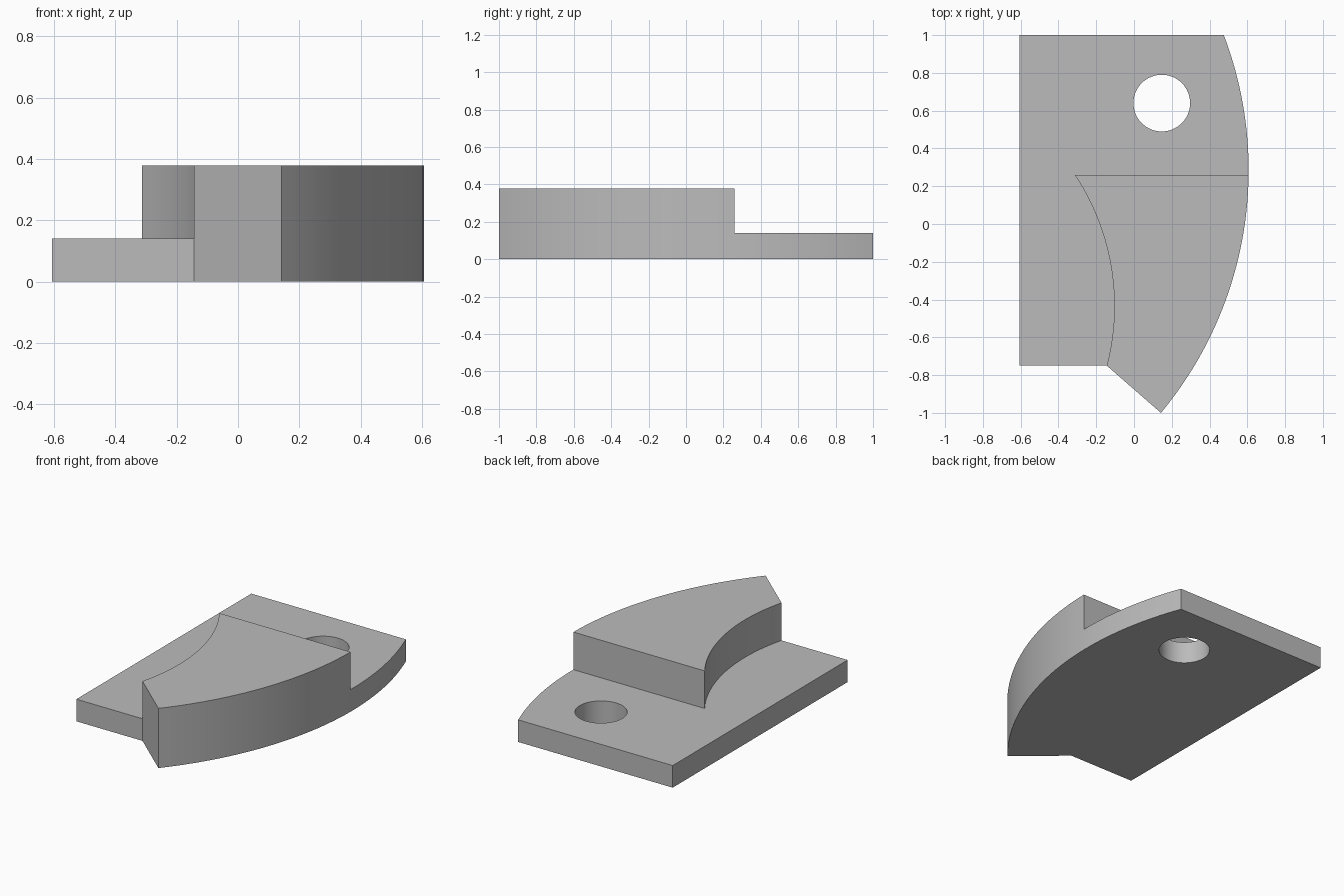
import bpy
import bmesh
from math import asin, cos, sin, sqrt

PLATE_TOP, BLOCK_TOP = 0.14, 0.378
STEP_Y = 0.26          # back wall of the raised block
FRONT_Y = -0.75        # front edge of the plate

cube = bpy.data.objects.get("Cube")
if cube:
    bpy.data.objects.remove(cube, do_unlink=True)


def arc(edge_x, centre_y, radius, y0, y1, steps):
    """Arc bulging to +x, reaching edge_x at centre_y, from y0 to y1."""
    a0, a1 = (asin((y - centre_y) / radius) for y in (y0, y1))
    angles = [a0 + (a1 - a0) * i / steps for i in range(steps + 1)]
    return [(edge_x - radius + radius * cos(a), centre_y + radius * sin(a))
            for a in angles]


# Plan outlines: outer rim (split at the step) and the inner block curve
rim_back = arc(0.607, 0.285, 2.01, 1.0, STEP_Y, 16)
rim_front = arc(0.607, 0.285, 2.01, STEP_Y, -1.0, 28)
inner = arc(-0.104, -0.435, 1.26, FRONT_Y, STEP_Y, 28)

bm = bmesh.new()
back_verts, front_verts, inner_verts = (
    [bm.verts.new((x, y, 0)) for x, y in pts]
    for pts in (rim_back, rim_front[1:], inner))
corners = [bm.verts.new((-0.607, y, 0)) for y in (FRONT_Y, 1.0)]
plate = bm.faces.new(corners[::-1] + inner_verts + back_verts[::-1])
block = bm.faces.new([back_verts[-1]] + front_verts + inner_verts)


def raise_faces(faces, height, keep):
    """Extrude faces upwards and return the raised faces."""
    made = bmesh.ops.extrude_face_region(bm, geom=faces, use_keep_orig=keep)["geom"]
    verts = [g for g in made if isinstance(g, bmesh.types.BMVert)]
    bmesh.ops.translate(bm, verts=verts, vec=(0, 0, height))
    return [g for g in made if isinstance(g, bmesh.types.BMFace)]


# Raise the whole footprint, then only the block region
tops = raise_faces([plate, block], PLATE_TOP, True)
block_top = min(tops, key=lambda f: f.calc_center_median().y)
raise_faces([block_top], BLOCK_TOP - PLATE_TOP, False)
bmesh.ops.dissolve_limit(bm, angle_limit=0.002, verts=bm.verts[:], edges=bm.edges[:])
bmesh.ops.recalc_face_normals(bm, faces=bm.faces[:])
mesh = bpy.data.meshes.new("stepped_plate")
bm.to_mesh(mesh)
bm.free()
body = bpy.data.objects.new("stepped_plate", mesh)
bpy.context.collection.objects.link(body)

grey = bpy.data.materials.new("plain_grey")
grey.use_nodes = True
grey.diffuse_color = (0.5, 0.5, 0.5, 1)
grey.node_tree.nodes["Principled BSDF"].inputs["Base Color"].default_value = (0.5, 0.5, 0.5, 1)
mesh.materials.append(grey)

# Round bolt hole through the plate
bpy.ops.mesh.primitive_cylinder_add(vertices=64, radius=0.15, depth=1,
                                    location=(0.147, 0.64, 0))
cutter = bpy.context.object
cutter.name = "hole_cutter"
cutter.data.materials.append(grey)
cutter.hide_render = True
cut = body.modifiers.new("bolt_hole", "BOOLEAN")
cut.operation, cut.solver, cut.object = "DIFFERENCE", "EXACT", cutter
bpy.ops.object.select_all(action="DESELECT")
body.select_set(True)
bpy.context.view_layer.objects.active = body
bpy.ops.object.modifier_apply(modifier=cut.name)
bpy.data.objects.remove(cutter, do_unlink=True)

# Smooth curved walls, crisp corners
bpy.ops.object.shade_smooth_by_angle(angle=0.4)
